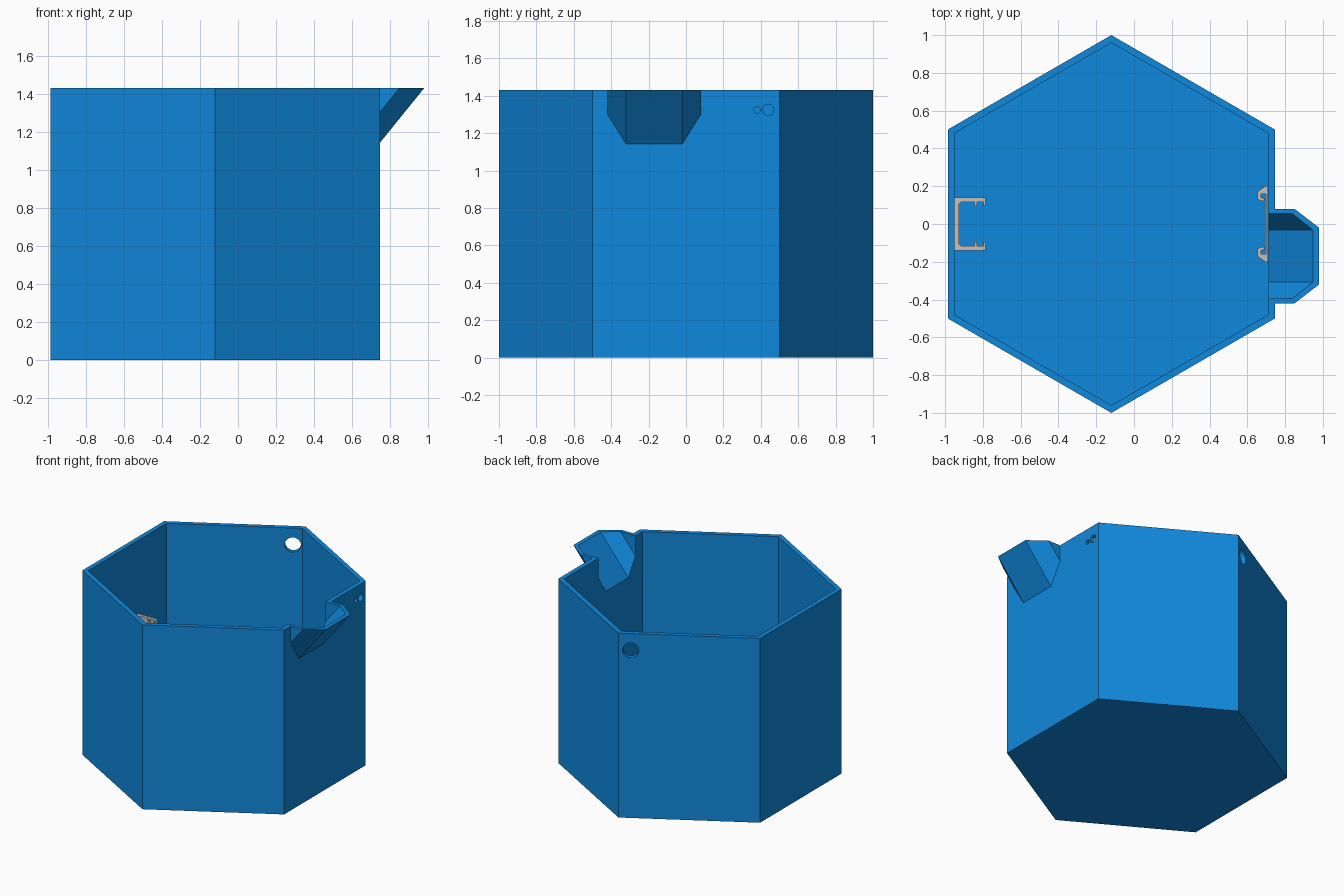
import bpy, bmesh, math
from mathutils import Vector

if "Cube" in bpy.data.objects:
    bpy.data.objects.remove(bpy.data.objects["Cube"])

CX, H, WALL = -0.12, 1.43, 0.035


def material(name, rgb):
    m = bpy.data.materials.new(name)
    m.diffuse_color = (*rgb, 1)
    m.use_nodes = True
    m.node_tree.nodes["Principled BSDF"].inputs["Base Color"].default_value = m.diffuse_color
    return m


BLUE = material("blue plastic", (0.005, 0.25, 0.72))
GREY = material("warm grey", (0.56, 0.53, 0.51))


def prism(name, pts, z0, z1, mat, slope=0.0, ref=0.0):
    """Extrude an xy outline from z0 to z1; slope shears x about height ref."""
    bm = bmesh.new()
    rings = [[bm.verts.new((x + (z - ref) * slope, y, z)) for x, y in pts] for z in (z0, z1)]
    n = len(pts)
    bm.faces.new(rings[0][::-1])
    bm.faces.new(rings[1])
    for i in range(n):
        j = (i + 1) % n
        bm.faces.new((rings[0][i], rings[0][j], rings[1][j], rings[1][i]))
    bmesh.ops.recalc_face_normals(bm, faces=bm.faces)
    me = bpy.data.meshes.new(name)
    bm.to_mesh(me)
    bm.free()
    me.materials.append(mat)
    ob = bpy.data.objects.new(name, me)
    bpy.context.collection.objects.link(ob)
    return ob


def hexagon(r):
    return [(CX + r * math.sin(math.radians(60 * i)), r * math.cos(math.radians(60 * i)))
            for i in range(6)]


def combine(target, other, op):
    """Apply a boolean and remove the helper."""
    mod = target.modifiers.new("cut", 'BOOLEAN')
    mod.operation, mod.solver, mod.object = op, 'EXACT', other
    bpy.context.view_layer.objects.active = target
    bpy.ops.object.modifier_apply(modifier=mod.name)
    bpy.data.objects.remove(other, do_unlink=True)


def drill(target, pos, normal, r, sides):
    bpy.ops.mesh.primitive_cylinder_add(vertices=sides, radius=r, depth=0.16, location=pos)
    c = bpy.context.object
    c.rotation_euler = Vector(normal).to_track_quat('Z', 'Y').to_euler()
    c.data.materials.append(BLUE)
    bpy.context.view_layer.update()
    combine(target, c, 'DIFFERENCE')


# hexagonal pot with a slanted pouring spout
pot = prism("hexagonal_pot", hexagon(1.0), 0, H, BLUE)
SLOPE = 0.235 / 0.29
outer = [(0.6, 0.08), (0.85, 0.08), (0.98, -0.02), (0.98, -0.32), (0.85, -0.42), (0.6, -0.42)]
inner = [(0.55, 0.055), (0.838, 0.055), (0.948, -0.032), (0.948, -0.308), (0.838, -0.395), (0.55, -0.395)]
combine(pot, prism("spout", outer, 1.08, H, BLUE, SLOPE, H), 'UNION')
combine(pot, prism("cavity", hexagon(1 - WALL / math.cos(math.pi / 6)), WALL, 1.7, BLUE), 'DIFFERENCE')
combine(pot, prism("spout_channel", inner, 1.07, H + 0.05, BLUE, SLOPE, H), 'DIFFERENCE')

# holes near the rim
drill(pot, (0.73, 0.38, 1.325), (1, 0, 0), 0.017, 16)
drill(pot, (0.73, 0.44, 1.325), (1, 0, 0), 0.03, 16)
s = math.sqrt(3) / 2
drill(pot, (CX - 0.087 * s, 1 - 0.087 * 0.5, 1.30), (-0.5, s, 0), 0.057, 32)


def mirrored(half):
    """Close a half outline by mirroring it across y = 0."""
    return half + [(x, -y) for x, y in reversed(half)]


# open channel on the left inner wall, with snap ridges
channel = mirrored([(-0.95, 0.14), (-0.785, 0.14), (-0.785, 0.095), (-0.797, 0.095),
                    (-0.797, 0.117), (-0.832, 0.117), (-0.832, 0.095), (-0.845, 0.095),
                    (-0.845, 0.117), (-0.915, 0.117), (-0.927, 0.105)])
prism("wall_channel", channel, WALL, 0.86, GREY)

# hooked cover strip on the right inner wall
cover = mirrored([(0.71, 0.2), (0.695, 0.2), (0.655, 0.172), (0.655, 0.13), (0.672, 0.122),
                  (0.692, 0.122), (0.692, 0.135), (0.672, 0.14), (0.672, 0.158), (0.698, 0.158)])
prism("cover_strip", cover, WALL, 0.76, GREY)
